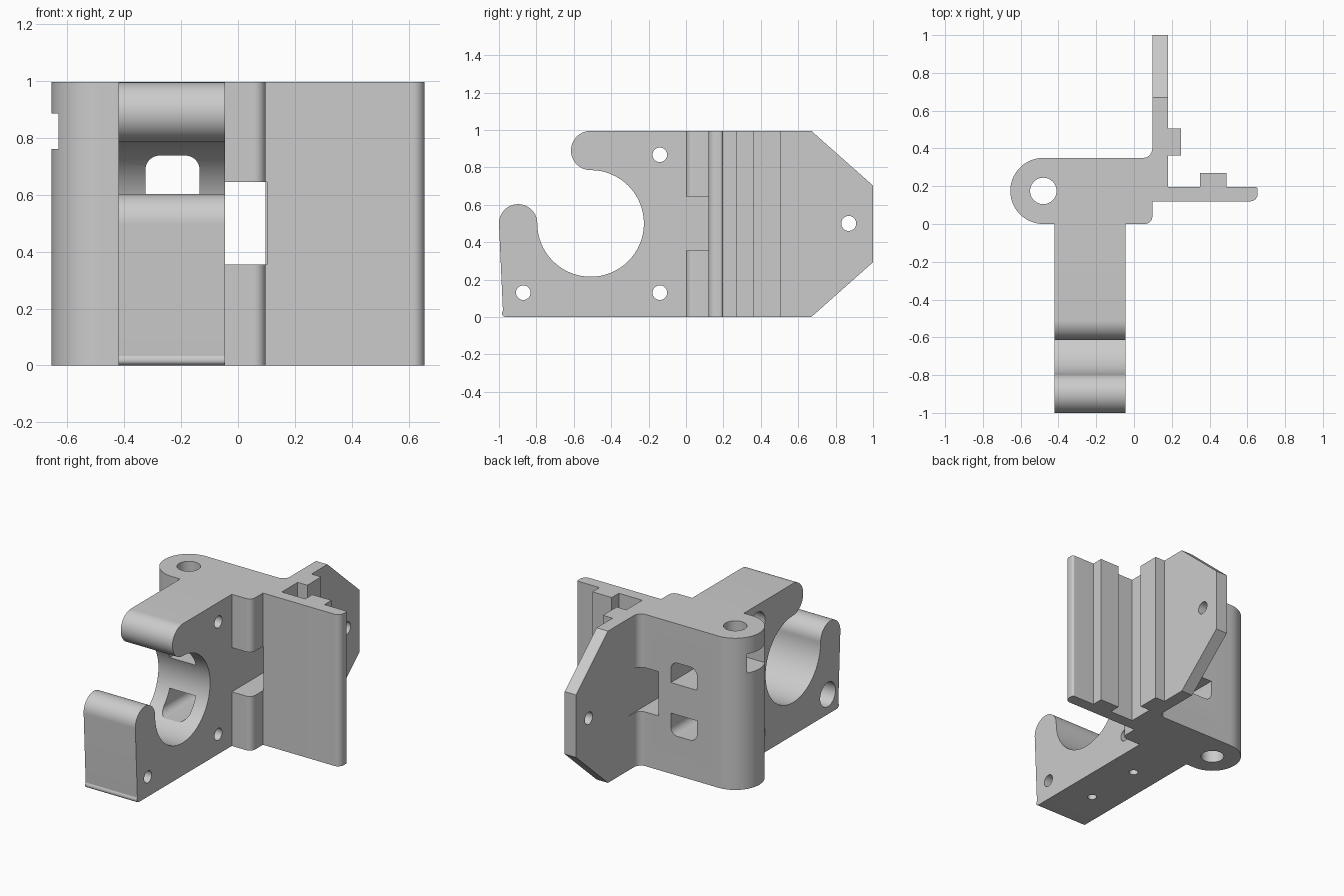
import bpy, bmesh, math
from mathutils import Vector

cube = bpy.data.objects.get("Cube")
if cube:
    bpy.data.objects.remove(cube, do_unlink=True)

H = 0.995          # overall height
MID = H / 2

grey = bpy.data.materials.new("light_grey")
grey.use_nodes = True
GREY = (0.6, 0.6, 0.6, 1)
grey.diffuse_color = GREY
grey.node_tree.nodes["Principled BSDF"].inputs["Base Color"].default_value = GREY


def arc(cx, cy, r, start, end, steps=48):
    angles = [math.radians(start + (end - start) * i / steps) for i in range(steps + 1)]
    return [(cx + r * math.cos(a), cy + r * math.sin(a)) for a in angles]


def circle(cx, cy, r):
    return arc(cx, cy, r, 0, 360)[:-1]


def rect(a0, a1, b0, b1):
    return [(a0, b0), (a1, b0), (a1, b1), (a0, b1)]


def rounded(corners, steps=14):
    """Outline with right-angle corners (a, b[, radius]) turned into arcs."""
    out = []
    for i, c in enumerate(corners):
        p = Vector(c[:2])
        if len(c) < 3:
            out.append(tuple(p))
            continue
        u = (Vector(corners[i - 1][:2]) - p).normalized() * c[2]
        v = (Vector(corners[(i + 1) % len(corners)][:2]) - p).normalized() * c[2]
        for k in range(steps + 1):
            t = math.pi / 2 * k / steps
            out.append(tuple(p + u * (1 - math.sin(t)) + v * (1 - math.cos(t))))
    return out


def prism(name, outline, axis, lo, hi):
    """Extrude a 2D outline along an axis."""
    place = {"x": lambda a, b, t: (t, a, b),
             "y": lambda a, b, t: (a, t, b),
             "z": lambda a, b, t: (a, b, t)}[axis]
    bm = bmesh.new()
    bm.faces.new([bm.verts.new(place(a, b, lo)) for a, b in outline])
    bmesh.ops.remove_doubles(bm, verts=bm.verts, dist=1e-4)
    ext = bmesh.ops.extrude_face_region(bm, geom=bm.faces[:])
    moved = [g for g in ext["geom"] if isinstance(g, bmesh.types.BMVert)]
    bmesh.ops.translate(bm, verts=moved, vec=place(0, 0, hi - lo))
    bmesh.ops.recalc_face_normals(bm, faces=bm.faces)
    mesh = bpy.data.meshes.new(name)
    bm.to_mesh(mesh)
    bm.free()
    mesh.materials.append(grey)
    ob = bpy.data.objects.new(name, mesh)
    bpy.context.collection.objects.link(ob)
    return ob


# Hinge block with the two ribbed plates, one vertical extrusion
bracket = prism("bracket", rounded([
    (-0.655, 0, 0.175), (0.097, 0, 0.04), (0.097, 0.12), (0.655, 0.12, 0.04),
    (0.655, 0.197, 0.015), (0.49, 0.197), (0.49, 0.27), (0.35, 0.27), (0.35, 0.197),
    (0.18, 0.197), (0.18, 0.362), (0.25, 0.362), (0.25, 0.505), (0.18, 0.505),
    (0.18, 1), (0.097, 1), (0.097, 0.35, 0.05), (-0.655, 0.35, 0.175)]), "z", 0, H)

# Hooked clamp arm
hook = rounded([(-1, 0, 0.04), (0.1, 0), (0.1, H), (-0.615, H, 0.105),
                (-0.615, 0.785, 0.105), (-0.51, 0.785)])
bump = rounded([(-0.795, 0.5), (-0.795, 0.603, 0.1024), (-1, 0.603, 0.1024), (-1, 0.5)])
arm = prism("clamp_arm", hook + arc(-0.51, 0.5, 0.285, 90, -180) + bump,
            "x", -0.42, -0.045)

cutters = []


def cut(name, outline, axis, lo, hi):
    cutters.append(prism(name, outline, axis, lo, hi))


# Hinge pin hole and nut slot
cut("pin_hole", circle(-0.48, 0.175, 0.07), "z", -0.1, 1.1)
cut("nut_slot", [(-0.75, 0.085), (-0.43, 0.085), (-0.376, 0.175),
                 (-0.43, 0.265), (-0.75, 0.265)], "z", 0.76, 0.885)

# Arm bolt holes with wide recesses on the far side
for y, z in ((-0.14, 0.13), (-0.14, 0.867), (-0.87, 0.13)):
    cut("bolt_hole", circle(y, z, 0.039), "x", -0.35, 0.05)
    cut("bolt_recess", circle(y, z, 0.08), "x", -0.5, -0.2)
cut("plate_hole", circle(0.87, 0.5, 0.04), "x", 0, 0.3)

# Blind holes under the arm
for y in (-0.68, -0.285):
    cut("blind_hole", circle(-0.235, y, 0.028), "z", -0.1, 0.15)

# Two strap windows, mirrored about mid height
for s in (1, -1):
    window = rounded([(-0.325, MID + s * 0.1), (-0.135, MID + s * 0.1),
                      (-0.135, MID + s * 0.24, 0.05), (-0.325, MID + s * 0.24, 0.05)])
    cut("strap_window", window, "y", -0.45, 0.45)

# Square opening beside the plates
cut("side_opening", rect(-0.045, 0.101, 0.355, 0.645), "y", -0.012, 0.45)

# Sloped corners of the rear plate
for s in (1, -1):
    cut("corner_cut", [(0.67, MID + s * 0.4975), (1.0, MID + s * 0.205),
                       (1.1, MID + s * 0.116), (1.1, MID + s * 0.7),
                       (0.67, MID + s * 0.7)], "x", 0, 0.4)

# Combine everything into one solid
for tool, op in [(arm, "UNION")] + [(c, "DIFFERENCE") for c in cutters]:
    mod = bracket.modifiers.new(tool.name, "BOOLEAN")
    mod.operation, mod.object, mod.solver = op, tool, "EXACT"
    tool.hide_render = True
bpy.context.view_layer.update()
graph = bpy.context.evaluated_depsgraph_get()
solid = bpy.data.meshes.new_from_object(bracket.evaluated_get(graph))
bracket.modifiers.clear()
bracket.data = solid
solid.name = "bracket"
for tool in [arm] + cutters:
    bpy.data.objects.remove(tool, do_unlink=True)

bpy.ops.object.select_all(action="DESELECT")
bracket.select_set(True)
bpy.context.view_layer.objects.active = bracket
bpy.ops.object.shade_smooth_by_angle(angle=math.radians(30))
